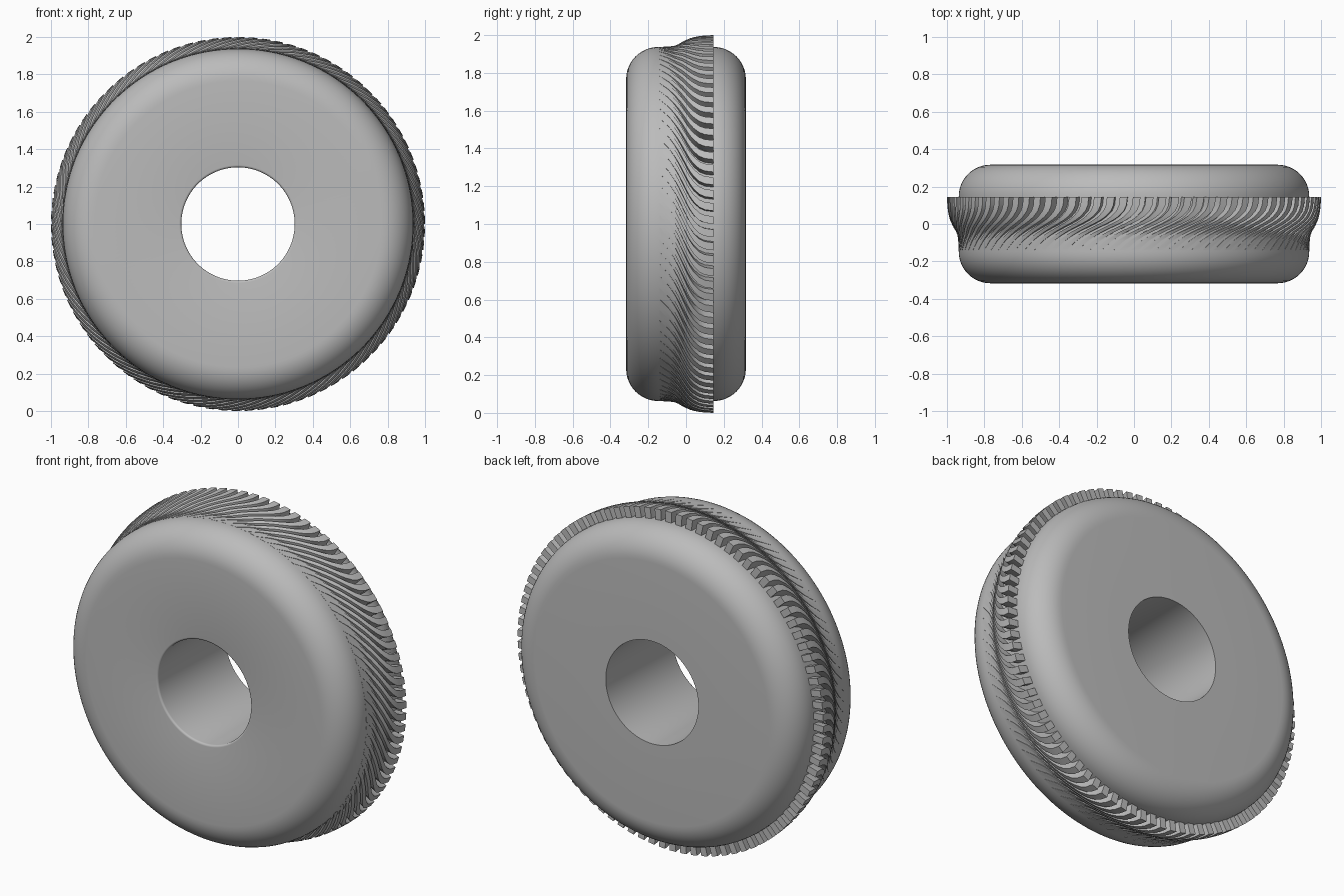
import bpy, bmesh, math
from mathutils import Vector

if "Cube" in bpy.data.objects:
    bpy.data.objects.remove(bpy.data.objects["Cube"])

RADIUS, HALF, BORE, FILLET, LIP = 0.937, 0.317, 0.303, 0.17, 0.012
CENTRE_Z = 1.0
VANES = 90

grey = bpy.data.materials.new("grey")
grey.use_nodes = True
colour = (0.5, 0.5, 0.5, 1)
grey.diffuse_color = colour
grey.node_tree.nodes["Principled BSDF"].inputs["Base Color"].default_value = colour


def polar(r, angle, y):
    return Vector((r * math.cos(angle), y, CENTRE_Z + r * math.sin(angle)))


def finish(bm, name, angle):
    bmesh.ops.recalc_face_normals(bm, faces=bm.faces)
    mesh = bpy.data.meshes.new(name)
    bm.to_mesh(mesh)
    bm.free()
    mesh.materials.append(grey)
    obj = bpy.data.objects.new(name, mesh)
    bpy.context.collection.objects.link(obj)
    bpy.ops.object.select_all(action='DESELECT')
    obj.select_set(True)
    bpy.context.view_layer.objects.active = obj
    bpy.ops.object.shade_smooth_by_angle(angle=math.radians(angle))
    return obj


def arc(r, y, size, start, end, steps):
    angles = [math.radians(start + (end - start) * i / steps) for i in range(steps + 1)]
    return [(r + size * math.cos(a), y + size * math.sin(a)) for a in angles]


# Rounded wheel body: closed (radius, y) section turned about the y axis
section = [(BORE, HALF)]
section += arc(RADIUS - FILLET, HALF - FILLET, FILLET, 90, 0, 12)
section += arc(RADIUS - FILLET, FILLET - HALF, FILLET, 0, -90, 12)
section += arc(BORE + LIP, LIP - HALF, LIP, -90, -180, 4)
bm = bmesh.new()
turns = 180
rings = [[bm.verts.new(polar(r, math.tau * i / turns, y)) for r, y in section]
         for i in range(turns)]
for i, ring in enumerate(rings):
    after = rings[(i + 1) % turns]
    for j in range(len(section)):
        k = (j + 1) % len(section)
        bm.faces.new((ring[j], ring[k], after[k], after[j]))
finish(bm, "wheel_body", 30)

# Vane path, back to front: y, outer radius, sweep angle
path = [(0.145, 1.0, 0.0), (0.10, 0.998, 0.006), (0.07, 0.995, 0.02),
        (0.04, 0.989, 0.05), (0.02, 0.983, 0.08), (0.0, 0.974, 0.12),
        (-0.02, 0.964, 0.165), (-0.04, 0.952, 0.21), (-0.06, 0.944, 0.25),
        (-0.09, 0.940, 0.30), (-0.14, 0.938, 0.36)]
pitch = math.tau / VANES
width = 0.58 * pitch

# Ring of swept vanes with a flat back end
bm = bmesh.new()
for n in range(VANES):
    previous = None
    for y, r, sweep in path:
        a = n * pitch + sweep
        loop = [bm.verts.new(polar(rad, ang, y)) for rad, ang in
                ((0.92, a), (r, a), (r, a + width), (0.92, a + width))]
        if previous is None:
            bm.faces.new(loop)
        else:
            for j in range(4):
                k = (j + 1) % 4
                bm.faces.new((previous[j], previous[k], loop[k], loop[j]))
        previous = loop
    bm.faces.new(previous)
finish(bm, "swept_vanes", 35)
